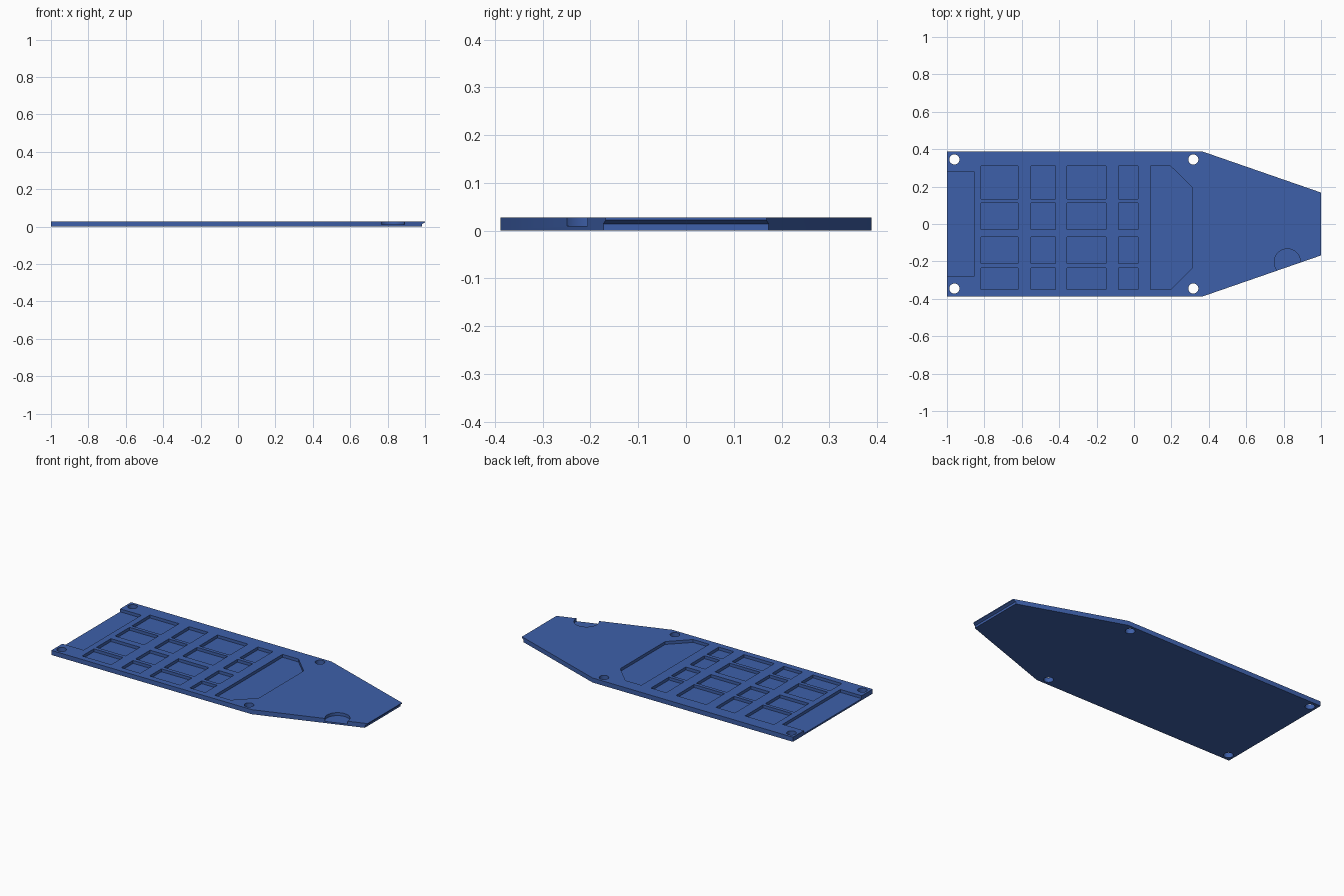
import bpy, bmesh, math
from mathutils import Vector

if "Cube" in bpy.data.objects:
    bpy.data.objects.remove(bpy.data.objects["Cube"])

THICK = 0.028   # plate thickness
FLOOR = 0.010   # height of the pocket floors
ABOVE = 0.06    # cutters reach past the top


def prism(bm, pts, offset):
    """Closed solid from a planar outline swept along offset."""
    face = bm.faces.new([bm.verts.new(p) for p in pts])
    ext = bmesh.ops.extrude_face_region(bm, geom=[face], use_keep_orig=True)
    verts = [g for g in ext["geom"] if isinstance(g, bmesh.types.BMVert)]
    bmesh.ops.translate(bm, verts=verts, vec=Vector(offset))


def column(bm, outline, z0, z1):
    prism(bm, [(x, y, z0) for x, y in outline], (0, 0, z1 - z0))


def rect(x0, x1, y0, y1):
    return [(x0, y0), (x1, y0), (x1, y1), (x0, y1)]


def circle(cx, cy, r, n=32):
    return [(cx + r * math.cos(2 * math.pi * i / n),
             cy + r * math.sin(2 * math.pi * i / n)) for i in range(n)]


def finish(bm, name):
    bmesh.ops.recalc_face_normals(bm, faces=bm.faces[:])
    mesh = bpy.data.meshes.new(name)
    bm.to_mesh(mesh)
    bm.free()
    obj = bpy.data.objects.new(name, mesh)
    bpy.context.collection.objects.link(obj)
    return obj


# Tapered base plate
blue = bpy.data.materials.new("blue")
blue.diffuse_color = (0.048, 0.117, 0.400, 1)
blue.use_nodes = True
blue.node_tree.nodes["Principled BSDF"].inputs["Base Color"].default_value = blue.diffuse_color
bm = bmesh.new()
column(bm, [(-1, -0.388), (0.365, -0.388), (1, -0.168),
            (1, 0.168), (0.365, 0.388), (-1, 0.388)], 0, THICK)
plate = finish(bm, "base_plate")
plate.data.materials.append(blue)

cut = bmesh.new()

# Grid of rectangular pockets
columns = [(-0.817, -0.619), (-0.55, -0.421), (-0.357, -0.149), (-0.082, 0.022)]
rows = [(-0.35, -0.235), (-0.211, -0.07), (-0.029, 0.112), (0.134, 0.31)]
for x0, x1 in columns:
    for y0, y1 in rows:
        column(cut, rect(x0, x1, y0, y1), FLOOR, ABOVE)

# Open pocket at the wide end
column(cut, rect(-1.05, -0.855, -0.281, 0.281), FLOOR, ABOVE)

# Large pocket with two clipped corners
column(cut, [(0.087, -0.35), (0.196, -0.35), (0.309, -0.238),
             (0.309, 0.198), (0.196, 0.309), (0.087, 0.309)], FLOOR, ABOVE)

# Round notch in the tapered edge
column(cut, circle(0.82, -0.203, 0.07, 48), FLOOR, ABOVE)

# Screw holes
for x in (-0.96, 0.317):
    for y in (-0.345, 0.345):
        column(cut, circle(x, y, 0.027), -0.05, ABOVE)

# Undercut below the lip of the narrow end
prism(cut, [(0.985, -0.3, -0.05), (1.05, -0.3, -0.05), (1.05, -0.3, 0.022),
            (1.0, -0.3, 0.022), (0.985, -0.3, 0.014)], (0, 0.6, 0))

cutter = finish(cut, "pocket_cutter")
cutter.hide_render = True

# Cut everything out of the plate
mod = plate.modifiers.new("pockets", "BOOLEAN")
mod.operation = "DIFFERENCE"
mod.solver = "EXACT"
mod.object = cutter
bpy.context.view_layer.objects.active = plate
plate.select_set(True)
bpy.ops.object.modifier_apply(modifier=mod.name)
bpy.data.objects.remove(cutter)
bpy.ops.object.shade_smooth_by_angle(angle=math.radians(25))
